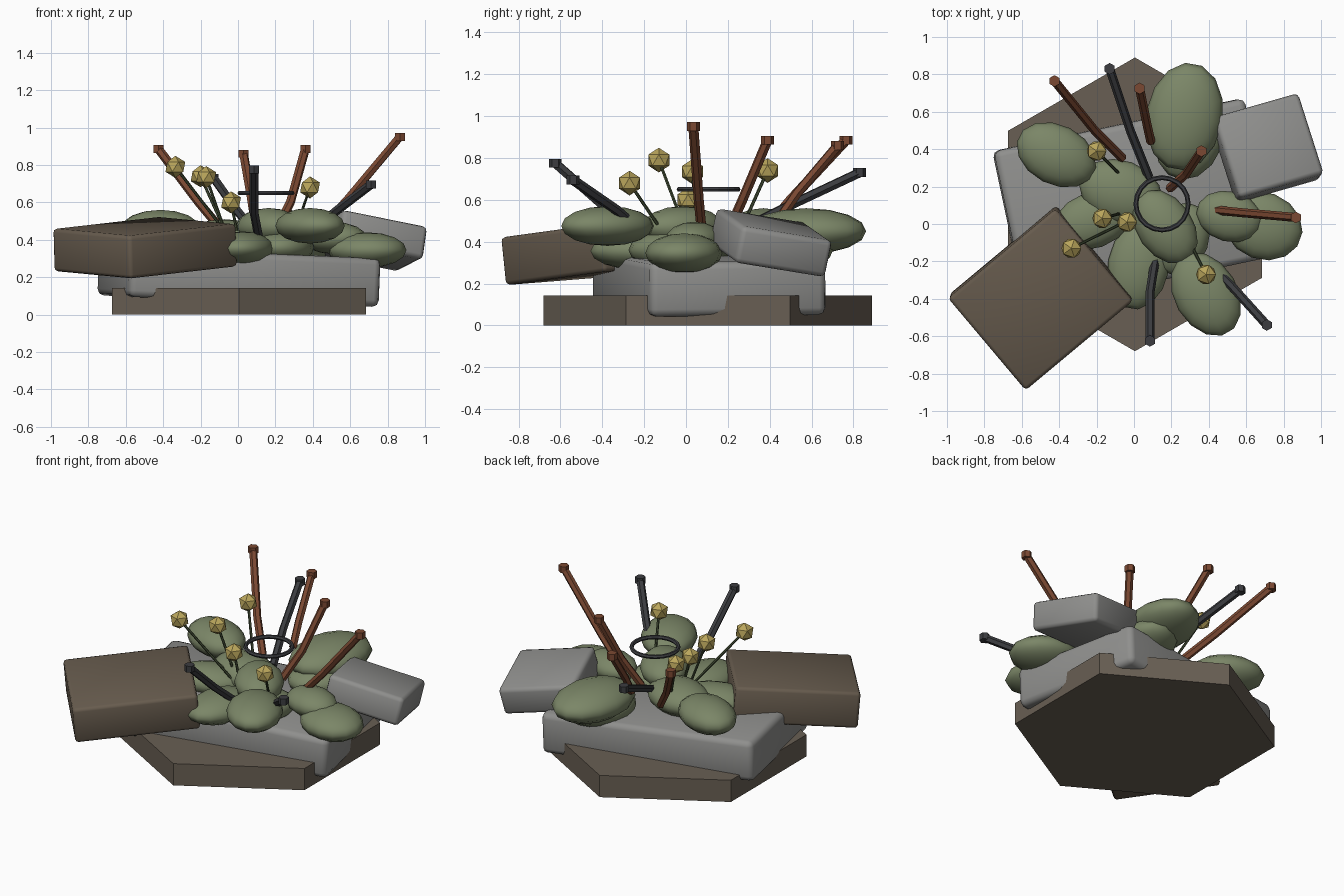
import bpy
from math import radians
from mathutils import Vector

cube = bpy.data.objects.get("Cube")
if cube:
    bpy.data.objects.remove(cube, do_unlink=True)


def material(name, r, g, b):
    """Flat material from 0-255 display values, stored as linear."""
    col = [(c / 255) ** 2.2 for c in (r, g, b)] + [1]
    m = bpy.data.materials.new(name)
    m.use_nodes = True
    m.diffuse_color = col
    m.node_tree.nodes["Principled BSDF"].inputs["Base Color"].default_value = col
    return m


EARTH = material("earth", 104, 95, 84)
STONE = material("grey stone", 142, 142, 140)
BROWN = material("brown stone", 103, 92, 79)
LEAF = material("moss green", 122, 133, 103)
STEM = material("dark stem green", 66, 76, 54)
RUST = material("rust", 122, 74, 53)
IRON = material("dark iron", 62, 63, 66)
BLOOM = material("dull yellow", 184, 164, 92)


def finish(name, mat, smooth=False):
    ob = bpy.context.object
    ob.name = name
    ob.data.materials.append(mat)
    if smooth:
        bpy.ops.object.shade_smooth()
    return ob


def slab(name, mat, loc, size, rot, bevel):
    bpy.ops.mesh.primitive_cube_add(size=1, location=loc,
                                    rotation=[radians(a) for a in rot])
    ob = bpy.context.object
    ob.scale = size
    bpy.ops.object.transform_apply(location=False, rotation=False, scale=True)
    mod = ob.modifiers.new("rounded edges", 'BEVEL')
    mod.width = bevel
    mod.segments = 2
    return finish(name, mat, True)


def bush(name, loc, semi, angle):
    bpy.ops.mesh.primitive_uv_sphere_add(segments=14, ring_count=8, radius=1,
                                         location=loc,
                                         rotation=(0, 0, radians(angle)))
    bpy.context.object.scale = semi
    return finish(name, LEAF, True)


def rod(name, mat, points, radius):
    cu = bpy.data.curves.new(name, 'CURVE')
    cu.dimensions = '3D'
    cu.bevel_depth = radius
    cu.bevel_resolution = 1
    cu.use_fill_caps = True
    sp = cu.splines.new('POLY')
    sp.points.add(len(points) - 1)
    for p, co in zip(sp.points, points):
        p.co = (*co, 1)
    ob = bpy.data.objects.new(name, cu)
    bpy.context.collection.objects.link(ob)
    bpy.ops.object.select_all(action='DESELECT')
    ob.select_set(True)
    bpy.context.view_layer.objects.active = ob
    bpy.ops.object.convert(target='MESH')
    ob = finish(name, mat)
    for p in ob.data.polygons:
        p.use_smooth = False


# Hexagonal ground plate
bpy.ops.mesh.primitive_cylinder_add(vertices=6, radius=0.785, depth=0.143,
                                    location=(0.005, 0.105, 0.0715))
finish("ground_plate", EARTH)

# Stone slabs
slab("main_slab", STONE, (0.005, 0.11, 0.202), (1.37, 0.86, 0.26), (0.6, 2.3, 12), 0.035)
slab("front_left_slab", BROWN, (-0.497, -0.394, 0.358), (0.75, 0.645, 0.23), (3.5, -5, 39.8), 0.02)
slab("back_right_slab", STONE, (0.71, 0.405, 0.395), (0.48, 0.46, 0.18), (-9, 11, 16), 0.025)

# Rounded bushes: centre, half sizes, turn
bushes = [
    ("back", (0.27, 0.575, 0.45), (0.29, 0.205, 0.11), 80),
    ("back_lower", (0.3, 0.47, 0.36), (0.24, 0.18, 0.1), 70),
    ("left", (-0.415, 0.37, 0.46), (0.225, 0.16, 0.1), -27),
    ("right", (0.69, -0.01, 0.345), (0.215, 0.18, 0.095), -20),
    ("inner_right", (0.51, 0.04, 0.41), (0.18, 0.135, 0.085), -15),
    ("front_right", (0.385, -0.375, 0.475), (0.24, 0.17, 0.095), -60),
    ("front", (0.025, -0.22, 0.355), (0.24, 0.165, 0.09), 80),
    ("middle", (0.165, -0.015, 0.47), (0.22, 0.15, 0.1), -55),
    ("middle_left", (-0.07, 0.17, 0.41), (0.23, 0.17, 0.1), -20),
    ("inner_left", (-0.22, 0.02, 0.38), (0.22, 0.15, 0.09), 20),
    ("inner_front", (0.25, -0.08, 0.36), (0.2, 0.15, 0.09), 70),
]
for n, loc, semi, angle in bushes:
    bush(n + "_bush", loc, semi, angle)

# Bent rods with hexagonal end caps: base, bend, tip
rods = [
    ("back_left_rod", RUST, (-0.06, 0.35, 0.42), (-0.21, 0.5, 0.6), (-0.425, 0.765, 0.885)),
    ("back_rod", RUST, (0.09, 0.44, 0.5), (0.07, 0.53, 0.63), (0.03, 0.725, 0.86)),
    ("middle_rod", RUST, (0.19, 0.19, 0.42), (0.28, 0.27, 0.6), (0.36, 0.39, 0.885)),
    ("right_rod", RUST, (0.43, 0.075, 0.45), (0.58, 0.06, 0.61), (0.865, 0.035, 0.95)),
    ("back_iron_rod", IRON, (0.08, 0.25, 0.45), (-0.02, 0.5, 0.575), (-0.13, 0.83, 0.73)),
    ("front_right_iron_rod", IRON, (0.42, -0.23, 0.46), (0.52, -0.33, 0.55), (0.71, -0.54, 0.695)),
    ("front_iron_rod", IRON, (0.115, -0.18, 0.39), (0.085, -0.37, 0.55), (0.085, -0.625, 0.775)),
]
for n, mat, *pts in rods:
    rod(n, mat, pts, 0.024)
    bpy.ops.mesh.primitive_cylinder_add(vertices=6, radius=0.031, depth=0.042,
                                        location=pts[-1])
    finish(n + "_cap", mat)

# Flower heads on thin stems: foot, head
flowers = [
    ((-0.07, 0.26, 0.45), (-0.2, 0.39, 0.74)),
    ((-0.05, 0.01, 0.42), (-0.335, -0.13, 0.79)),
    ((-0.06, 0.06, 0.42), (-0.17, 0.03, 0.735)),
    ((0.0, 0.02, 0.42), (-0.037, 0.01, 0.6)),
    ((0.3, -0.1, 0.43), (0.385, -0.27, 0.68)),
]
for i, (foot, head) in enumerate(flowers, 1):
    rod(f"flower_stem_{i}", STEM, (foot, head), 0.008)
    bpy.ops.mesh.primitive_ico_sphere_add(subdivisions=1, radius=0.059, location=head)
    finish(f"flower_head_{i}", BLOOM)

# Hovering iron ring
bpy.ops.mesh.primitive_torus_add(major_radius=0.14, minor_radius=0.013,
                                 major_segments=20, minor_segments=6,
                                 location=(0.15, 0.108, 0.65))
finish("iron_ring", IRON)
